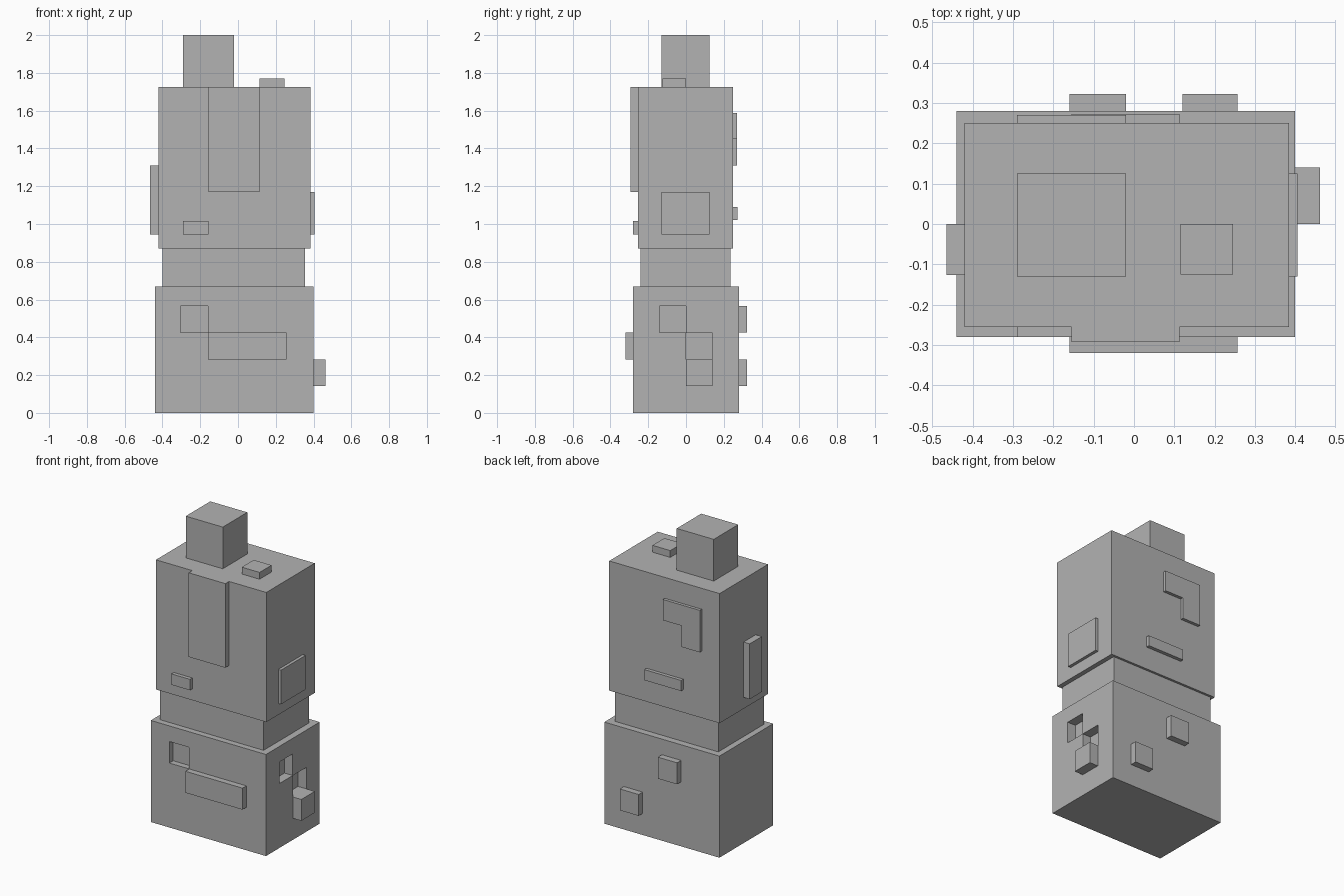
import bpy

if "Cube" in bpy.data.objects:
    bpy.data.objects.remove(bpy.data.objects["Cube"], do_unlink=True)

grey = bpy.data.materials.new("plain grey")
grey.use_nodes = True
colour = (0.45, 0.45, 0.45, 1)
grey.diffuse_color = colour
grey.node_tree.nodes["Principled BSDF"].inputs["Base Color"].default_value = colour


def box(name, x, y, z):
    """Box spanning the given (low, high) pairs."""
    bpy.ops.mesh.primitive_cube_add(size=1)
    ob = bpy.context.object
    ob.name = name
    for v in ob.data.vertices:
        v.co = [lo if c < 0 else hi for c, (lo, hi) in zip(v.co, (x, y, z))]
    ob.data.materials.append(grey)
    return ob


def cut(target, name, x, y, z):
    """Sink a square pocket into the target."""
    cutter = box(name, x, y, z)
    cutter.hide_render = True
    mod = target.modifiers.new(name, "BOOLEAN")
    mod.operation = "DIFFERENCE"
    mod.solver = "EXACT"
    mod.object = cutter
    bpy.context.view_layer.objects.active = target
    bpy.ops.object.modifier_apply(modifier=mod.name)
    bpy.data.objects.remove(cutter, do_unlink=True)


# Main stacked blocks
L, R, F, B = -0.44, 0.40, -0.28, 0.28          # base faces
UL, UR, UF, UB = -0.42, 0.385, -0.255, 0.25    # upper body faces
TOP = 1.725
base = box("base", (L, R), (F, B), (0, 0.67))
box("waist", (-0.40, 0.355), (-0.24, 0.235), (0.67, 0.87))
box("upper_body", (UL, UR), (UF, UB), (0.87, TOP))
box("head", (-0.29, -0.02), (-0.13, 0.125), (TOP, 2.0))
box("top_knob", (0.115, 0.245), (-0.125, 0), (TOP, 1.77))

# Pockets in the base
cut(base, "front_pocket", (-0.305, -0.16), (F - 0.1, F + 0.04), (0.425, 0.567))
cut(base, "side_pocket_upper", (R - 0.06, R + 0.1), (-0.14, -0.001), (0.425, 0.567))
cut(base, "side_pocket_lower", (R - 0.06, R + 0.1), (0.001, 0.14), (0.283, 0.424))

# Raised blocks on the base
box("base_front_bar", (-0.16, 0.257), (F - 0.04, F), (0.283, 0.425))
box("base_side_block", (R, 0.462), (0, 0.14), (0.142, 0.283))
box("base_back_block_high", (-0.16, -0.02), (B, B + 0.042), (0.425, 0.567))
box("base_back_block_low", (0.12, 0.257), (B, B + 0.042), (0.142, 0.283))

# Raised plates on the upper body
box("front_panel", (-0.155, 0.113), (UF - 0.038, UF), (1.17, TOP))
box("front_tab", (-0.29, -0.155), (UF - 0.025, UF), (0.945, 1.017))
box("right_plate", (UL - 0.045, UL), (-0.127, 0), (0.945, 1.31))
box("left_plate", (UR, UR + 0.02), (-0.13, 0.125), (0.945, 1.17))
box("back_corner_bar", (-0.29, -0.02), (UB, UB + 0.02), (1.45, 1.587))
box("back_corner_leg", (-0.29, -0.155), (UB, UB + 0.02), (1.31, 1.45))
box("back_strip", (-0.155, 0.113), (UB, UB + 0.023), (1.02, 1.09))
